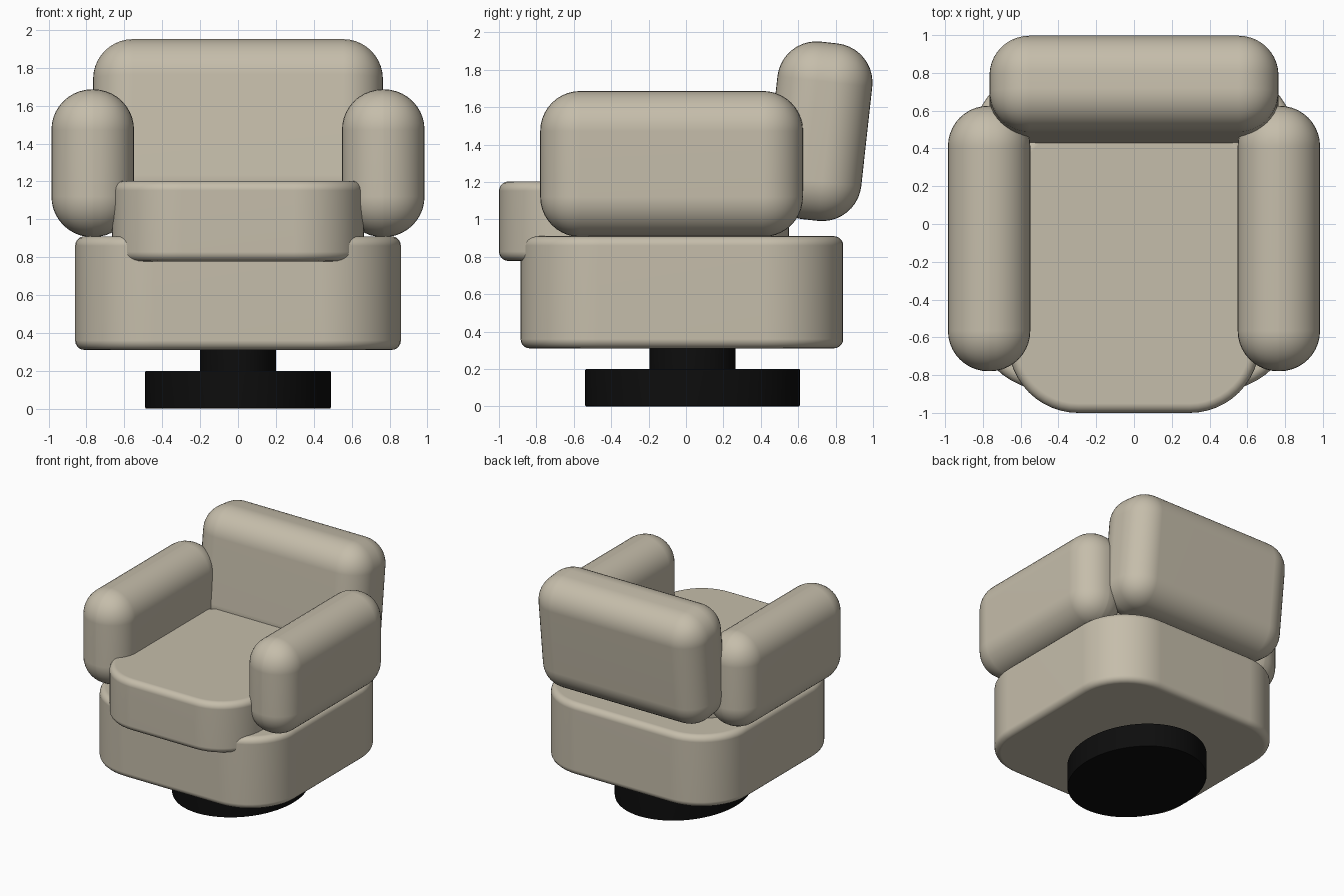
import bpy, bmesh, math

if "Cube" in bpy.data.objects:
    bpy.data.objects.remove(bpy.data.objects["Cube"], do_unlink=True)


def make_material(name, color, roughness):
    mat = bpy.data.materials.new(name)
    mat.use_nodes = True
    mat.diffuse_color = color
    bsdf = mat.node_tree.nodes["Principled BSDF"]
    bsdf.inputs["Base Color"].default_value = color
    bsdf.inputs["Roughness"].default_value = roughness
    return mat


fabric = make_material("beige fabric", (0.56, 0.51, 0.405, 1), 0.8)
black = make_material("black metal", (0.004, 0.004, 0.004, 1), 0.6)


def finish(name, bm, mat, location, tilt=0):
    """Turn a bmesh into a smooth-shaded object."""
    mesh = bpy.data.meshes.new(name)
    bm.to_mesh(mesh)
    bm.free()
    mesh.materials.append(mat)
    obj = bpy.data.objects.new(name, mesh)
    obj.location = location
    obj.rotation_euler.x = tilt
    bpy.context.collection.objects.link(obj)
    bpy.ops.object.select_all(action="DESELECT")
    obj.select_set(True)
    bpy.context.view_layer.objects.active = obj
    bpy.ops.object.shade_smooth_by_angle(angle=math.radians(40))
    normals = obj.modifiers.new("flat face normals", "WEIGHTED_NORMAL")
    normals.keep_sharp = True
    return obj


def scaled_cube(size):
    bm = bmesh.new()
    bmesh.ops.create_cube(bm, size=1)
    bmesh.ops.scale(bm, vec=size, verts=bm.verts)
    return bm


def bevel(bm, edges, radius, segments):
    bmesh.ops.bevel(bm, geom=edges, offset=radius, segments=segments,
                    profile=0.5, affect="EDGES", clamp_overlap=True)


def bolster(name, size, radius, location, tilt=0):
    """Box rounded equally on every edge."""
    bm = scaled_cube(size)
    bevel(bm, bm.edges[:], radius, 10)
    return finish(name, bm, fabric, location, tilt)


def slab(name, size, corner, rim, location):
    """Box with wide upright corners and a narrow rounded rim."""
    bm = scaled_cube(size)
    upright = [e for e in bm.edges if abs(e.verts[0].co.z - e.verts[1].co.z) > 0.01]
    bevel(bm, upright, corner, 12)
    bm.normal_update()
    caps = [f for f in bm.faces if abs(f.normal.z) > 0.9]
    bevel(bm, list({e for f in caps for e in f.edges}), rim, 5)
    return finish(name, bm, fabric, location)


def disc(name, radius_x, radius_y, bottom, top):
    """Oval drum with a slightly softened rim."""
    bm = bmesh.new()
    bmesh.ops.create_cone(bm, cap_ends=True, segments=64, radius1=1, radius2=1, depth=1)
    bmesh.ops.scale(bm, vec=(radius_x, radius_y, top - bottom), verts=bm.verts)
    bm.normal_update()
    caps = [f for f in bm.faces if abs(f.normal.z) > 0.9]
    bevel(bm, list({e for f in caps for e in f.edges}), 0.008, 2)
    return finish(name, bm, black, (0, 0.035, (bottom + top) / 2))


# Swivel pedestal
disc("pedestal_foot", 0.49, 0.575, 0, 0.2)
disc("pedestal_stem", 0.2, 0.23, 0.18, 0.36)

# Upholstered base and seat
slab("base", (1.72, 1.725, 0.6), 0.42, 0.05, (0, -0.022, 0.61))
slab("seat_cushion", (1.33, 1.55, 0.425), 0.37, 0.05, (0, -0.225, 0.99))

# Armrests
for side, name in ((1, "left_armrest"), (-1, "right_armrest")):
    bolster(name, (0.436, 1.405, 0.78), 0.214, (side * 0.767, -0.077, 1.296))

# Reclined backrest
bolster("backrest", (1.53, 0.51, 0.954), 0.21, (0, 0.713, 1.471), math.radians(-6.3))
